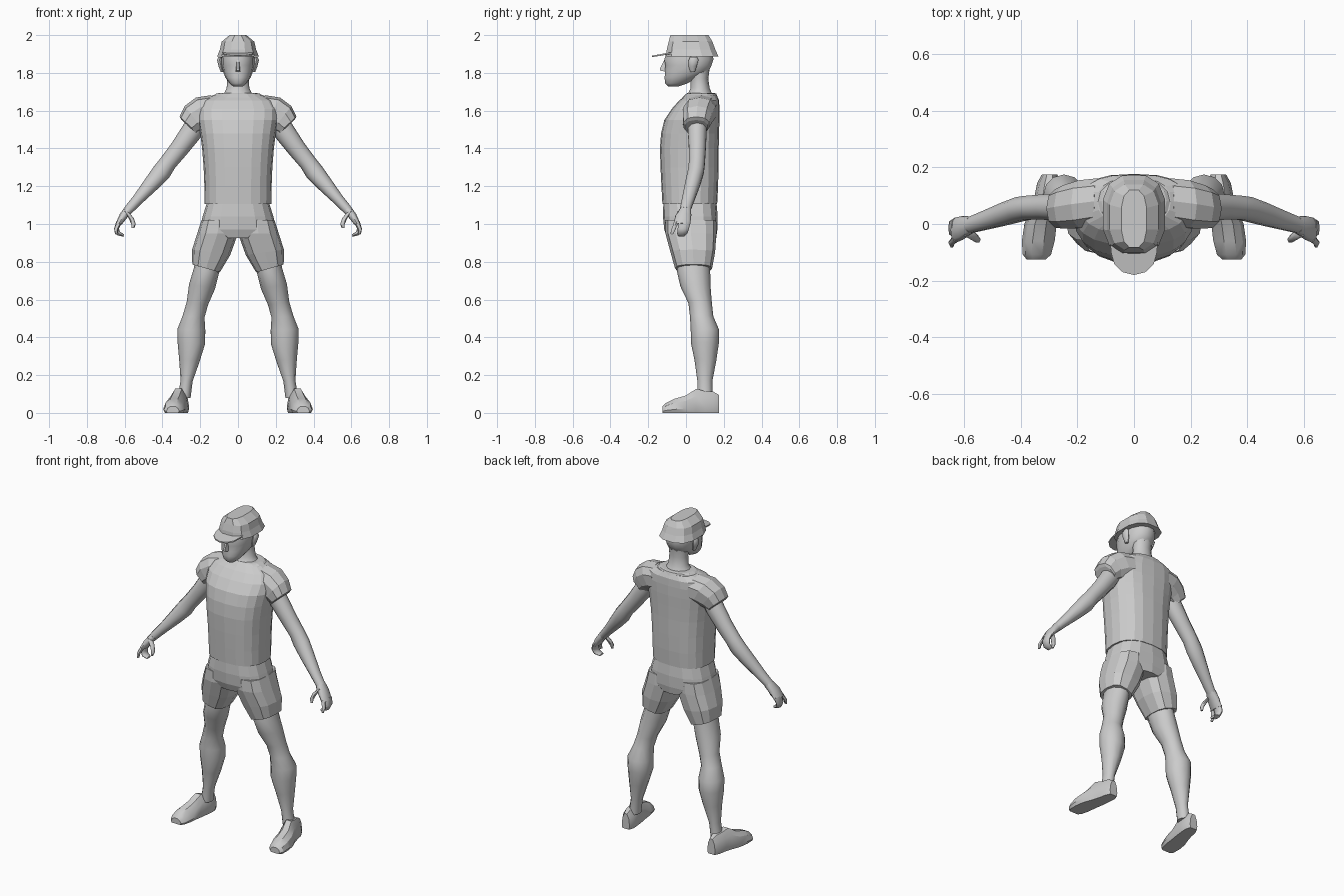
import bpy, bmesh, math
from mathutils import Vector

grey = bpy.data.materials.new("light_grey")
grey.diffuse_color = (0.6, 0.6, 0.6, 1)


def loft(name, rings, smooth=None, mirror=False):
    """Skin a list of point rings, cap both ends."""
    bm = bmesh.new()
    rows = [[bm.verts.new(p) for p in r] for r in rings]
    for a, b in zip(rows, rows[1:]):
        for i in range(len(a)):
            j = (i + 1) % len(a)
            bm.faces.new((a[i], a[j], b[j], b[i]))
    bm.faces.new(rows[0][::-1])
    bm.faces.new(rows[-1])
    bmesh.ops.recalc_face_normals(bm, faces=bm.faces)
    me = bpy.data.meshes.new(name)
    bm.to_mesh(me)
    bm.free()
    me.materials.append(grey)
    ob = bpy.data.objects.new(name, me)
    bpy.context.collection.objects.link(ob)
    if smooth:
        bpy.ops.object.select_all(action='DESELECT')
        ob.select_set(True)
        bpy.context.view_layer.objects.active = ob
        bpy.ops.object.shade_smooth_by_angle(angle=math.radians(smooth))
    if mirror:
        ob.modifiers.new("mirror", 'MIRROR')
    return ob


def ring(c, rx, ry, tilt=0, n=12, p=2.0, start=0.0):
    """Rounded section: rx along an axis tilted in the xz plane, ry along y."""
    ax = Vector((math.cos(math.radians(tilt)), 0, math.sin(math.radians(tilt))))
    pts = []
    for i in range(n):
        t = 2 * math.pi * (i + start) / n
        u, v = math.cos(t), math.sin(t)
        u = math.copysign(abs(u) ** (2 / p), u) if abs(u) > 1e-6 else 0
        v = math.copysign(abs(v) ** (2 / p), v) if abs(v) > 1e-6 else 0
        pts.append(Vector(c) + ax * u * rx + Vector((0, v * ry, 0)))
    return pts


def stack(secs, **k):
    """Level rings from (z, front y, back y, half width)."""
    return [ring((0, (f + b) / 2, z), w, (b - f) / 2, **k) for z, f, b, w in secs]


def limb(secs, **k):
    """Rings from (x, y, z, rx, ry, tilt)."""
    return [ring(s[:3], s[3], s[4], s[5], **k) for s in secs]


# Shirt body
loft("shirt", stack([
    (1.105, -.125, .165, .177), (1.2, -.13, .17, .178), (1.3, -.135, .172, .182),
    (1.4, -.138, .173, .19), (1.48, -.132, .175, .2), (1.55, -.115, .177, .212),
    (1.61, -.075, .177, .215), (1.655, -.035, .175, .19), (1.682, 0, .162, .13)],
    n=20, p=2.5))

# Sleeves
loft("sleeve", limb([
    (.12, .08, 1.60, .085, .085, 75), (.18, .07, 1.59, .09, .088, 62),
    (.232, .06, 1.56, .082, .08, 52), (.262, .055, 1.525, .064, .07, 42),
    (.256, .055, 1.512, .058, .062, 42)], n=10, p=2.4), mirror=True)

# Arms, from inside the sleeve to the wrist
loft("arm", limb([
    (.2, .06, 1.56, .055, .05, 42), (.245, .06, 1.49, .057, .052, 42),
    (.31, .06, 1.40, .05, .047, 40), (.37, .058, 1.325, .046, .044, 36),
    (.405, .052, 1.275, .05, .045, 32), (.46, .035, 1.21, .042, .042, 38),
    (.53, .012, 1.13, .03, .035, 40), (.58, -.004, 1.075, .025, .03, 38)],
    n=10), smooth=60, mirror=True)

# Hands: palm, two groups of curled fingers and a thumb
loft("palm", limb([
    (.575, -.003, 1.08, .025, .03, 38), (.605, -.014, 1.045, .022, .042, 28),
    (.632, -.022, 1.0, .016, .045, 15)], n=8, p=2.5), smooth=60, mirror=True)
loft("fingers", limb([
    (.63, -.008, 1.01, .015, .032, 15), (.643, -.014, .975, .013, .03, 0),
    (.634, -.02, .95, .012, .027, -45), (.605, -.024, .939, .007, .02, -70)],
    n=8, p=2.5), smooth=60, mirror=True)
loft("index_finger", limb([
    (.628, -.05, 1.01, .013, .013, 15), (.645, -.066, .972, .011, .012, 5),
    (.643, -.075, .948, .008, .009, -20)], n=6), smooth=60, mirror=True)
loft("thumb", limb([
    (.59, -.03, 1.065, .016, .016, 20), (.565, -.045, 1.03, .014, .014, 0),
    (.553, -.055, 1.0, .012, .012, 0), (.556, -.06, .978, .007, .007, 0)],
    n=6), smooth=60, mirror=True)

# Shorts: hips and two tilted legs
loft("shorts_hips", stack([
    (1.108, -.12, .162, .166), (1.04, -.122, .168, .187),
    (.97, -.115, .166, .205), (.925, -.1, .16, .1)], n=16, p=2.6))
loft("shorts_leg", limb([
    (.103, .025, 1.02, .09, .135, 0), (.108, .026, .95, .108, .135, 0),
    (.142, .036, .85, .102, .118, 8), (.169, .04, .765, .076, .098, 16)],
    n=12, p=2.6), mirror=True)

# Legs
loft("leg", limb([
    (.15, .04, .86, .065, .085, 14), (.168, .04, .75, .068, .088, 12),
    (.19, .05, .67, .07, .08, 10), (.215, .075, .58, .057, .062, 8),
    (.235, .083, .51, .058, .062, 5), (.247, .1, .44, .074, .075, 3),
    (.247, .1, .37, .073, .074, 3), (.257, .103, .28, .055, .058, 5),
    (.272, .1, .17, .032, .04, 5), (.285, .1, .08, .034, .04, 0)],
    n=12), smooth=60, mirror=True)

# Shoes: cross-sections along y as (y, centre x, half width, height)
sole = [(-.85, 0), (-1, .25), (-.8, .7), (-.35, 1), (.35, 1), (.8, .7), (1, .25), (.85, 0)]
loft("shoe", [[(cx + w * u, y, h * v) for u, v in sole] for y, cx, w, h in [
    (-.125, .345, .034, .035), (-.108, .343, .05, .052), (-.06, .338, .058, .075),
    (0, .33, .057, .092), (.055, .315, .05, .128), (.1, .306, .045, .115),
    (.145, .3, .042, .112), (.175, .298, .027, .095)]], smooth=30, mirror=True)

# Neck and collar
loft("neck", stack([
    (1.66, -.015, .155, .10), (1.69, .01, .138, .075), (1.72, .025, .125, .06),
    (1.77, .025, .118, .057), (1.82, .02, .125, .06)], n=12), smooth=60)
loft("collar", stack([
    (1.67, -.02, .168, .145), (1.69, .002, .16, .115), (1.693, .008, .153, .1)],
    n=16, p=2.2))

# Head
loft("head", stack([
    (1.728, -.095, -.04, .026), (1.745, -.113, .01, .045), (1.775, -.115, .06, .067),
    (1.805, -.114, .12, .078), (1.84, -.112, .138, .086), (1.87, -.118, .148, .087),
    (1.91, -.105, .145, .083)], n=14, p=2.2), smooth=60)
loft("nose", [
    [(-.014, -.1, 1.805), (.014, -.1, 1.805), (.009, -.137, 1.812), (-.009, -.137, 1.812)],
    [(-.011, -.1, 1.83), (.011, -.1, 1.83), (.006, -.137, 1.824), (-.006, -.137, 1.824)],
    [(-.008, -.1, 1.868), (.008, -.1, 1.868), (.005, -.116, 1.868), (-.005, -.116, 1.868)]],
    smooth=40)
loft("ear", limb([
    (.083, .035, 1.805, .008, .012, 0), (.09, .035, 1.835, .013, .022, 0),
    (.098, .04, 1.868, .013, .026, 0), (.094, .04, 1.885, .008, .018, 0)],
    n=8), smooth=60, mirror=True)

# Cap crown
loft("cap_crown", stack([
    (1.888, -.108, .175, .113), (1.925, -.105, .158, .098), (1.965, -.095, .143, .089),
    (2.0, -.085, .122, .046)], n=12, p=2.7, start=.5))

# Cap brim: a thin curved plate sloping forward
top = [(.085, -.055, 1.912)]
for i in range(7):
    a = math.pi * i / 6
    top.append((.08 * math.cos(a), -.105 - .075 * math.sin(a), 1.905 - .014 * math.sin(a)))
top.append((-.085, -.055, 1.912))
loft("cap_brim", [[(x, y, z - .008) for x, y, z in top], top])
